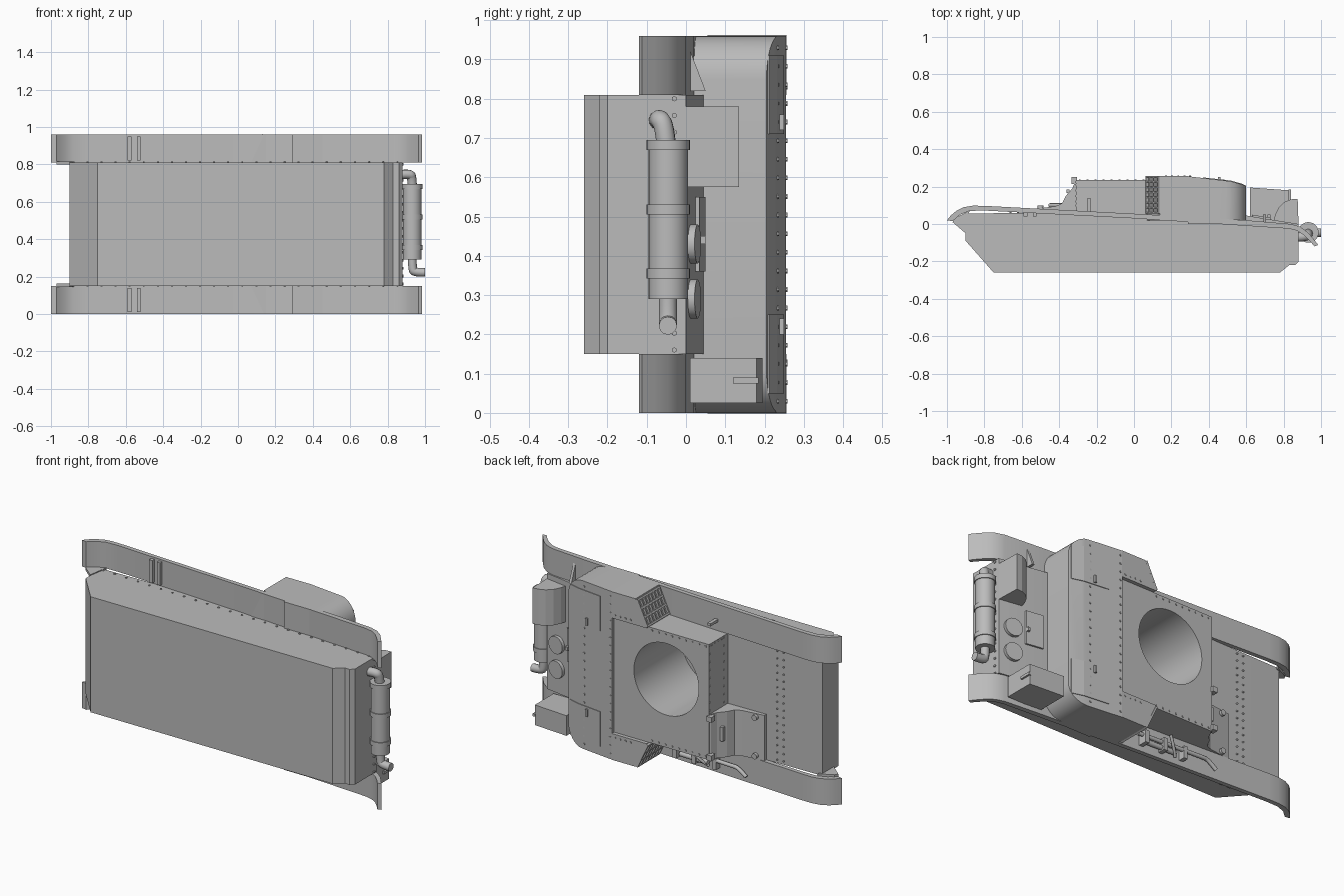
import bpy, bmesh, math
from mathutils import Vector

if "Cube" in bpy.data.objects:
    bpy.data.objects.remove(bpy.data.objects["Cube"])

GREY = (0.5, 0.5, 0.5, 1)
paint = bpy.data.materials.new("grey paint")
paint.use_nodes = True
paint.diffuse_color = GREY
paint.node_tree.nodes["Principled BSDF"].inputs["Base Color"].default_value = GREY

WIDTH = 0.96          # overall width, along z
IN, OUT = 0.15, 0.81  # hull sides


def finish(name, bm, smooth=False):
    bmesh.ops.recalc_face_normals(bm, faces=bm.faces)
    mesh = bpy.data.meshes.new(name)
    bm.to_mesh(mesh)
    bm.free()
    ob = bpy.data.objects.new(name, mesh)
    bpy.context.collection.objects.link(ob)
    mesh.materials.append(paint)
    if smooth:
        select(ob)
        bpy.ops.object.shade_smooth_by_angle(angle=math.radians(35))
    return ob


def select(ob):
    bpy.ops.object.select_all(action='DESELECT')
    ob.select_set(True)
    bpy.context.view_layer.objects.active = ob


def add_prism(bm, pts, axis, lo, hi):
    place = (lambda a, b, c: (a, b, c)) if axis == 'z' else (lambda a, b, c: (a, c, b))
    base = bm.faces.new([bm.verts.new(place(a, b, lo)) for a, b in pts])
    new = bmesh.ops.extrude_face_region(bm, geom=[base])["geom"]
    shift = Vector(place(0, 0, hi - lo))
    bmesh.ops.translate(bm, vec=shift, verts=[v for v in new if isinstance(v, bmesh.types.BMVert)])


def prism(name, pts, axis, lo, hi, smooth=False):
    bm = bmesh.new()
    add_prism(bm, pts, axis, lo, hi)
    return finish(name, bm, smooth)


def box(name, x, y, z):
    return prism(name, [(x[0], y[0]), (x[1], y[0]), (x[1], y[1]), (x[0], y[1])], 'z', *z)


def add_cyl(bm, p, q, r, n):
    p, q = Vector(p), Vector(q)
    d = q - p
    m = d.to_track_quat('Z', 'Y').to_matrix().to_4x4()
    m.translation = (p + q) / 2
    bmesh.ops.create_cone(bm, cap_ends=True, segments=n, radius1=r, radius2=r, depth=d.length, matrix=m)


def cyl(name, p, q, r, n=32):
    bm = bmesh.new()
    add_cyl(bm, p, q, r, n)
    return finish(name, bm, True)


def pipe(name, pts, r):
    cu = bpy.data.curves.new(name, 'CURVE')
    cu.dimensions = '3D'
    cu.bevel_depth, cu.bevel_resolution, cu.use_fill_caps = r, 4, True
    sp = cu.splines.new('NURBS')
    sp.points.add(len(pts) - 1)
    for pt, co in zip(sp.points, pts):
        pt.co = (*co, 1)
    sp.use_endpoint_u, sp.order_u = True, 3
    ob = bpy.data.objects.new(name, cu)
    bpy.context.collection.objects.link(ob)
    cu.materials.append(paint)
    select(ob)
    bpy.ops.object.convert(target='MESH')
    bpy.ops.object.shade_smooth_by_angle(angle=math.radians(40))


def rivets(name, spots, normal, r=0.006, h=0.004):
    bm = bmesh.new()
    for p in spots:
        p = Vector(p)
        add_cyl(bm, p - Vector(normal) * h, p + Vector(normal) * h, r, 6)
    finish(name, bm)


def line(p, q, n):
    p, q = Vector(p), Vector(q)
    return [p.lerp(q, i / (n - 1)) for i in range(n)]


# Lower hull and front fighting compartment
hull = prism("hull", [(-.9, .055), (-.9, -.09), (-.75, -.26), (.78, -.26), (.83, -.22), (.86, -.22),
                      (.88, -.2), (.88, 0), (.6, .045), (-.3, .065)], 'z', IN, OUT)
prism("nose_lip", [(-.9, -.05), (-.97, .01), (-.96, .03), (-.88, .07)], 'z', IN - .005, IN + .012)
prism("nose_lip_left", [(-.9, -.05), (-.97, .01), (-.96, .03), (-.88, .07)], 'z', OUT - .012, OUT + .005)
compartment = box("front_compartment", (-.31, .3), (.03, .235), (IN, OUT))

# Turret ring opening
cutter = cyl("ring_cutter", (-.04, -.2, .54), (-.04, .4, .54), .205, 48)
cutter.hide_render = True
for ob in (hull, compartment):
    mod = ob.modifiers.new("ring", 'BOOLEAN')
    mod.operation, mod.object, mod.solver = 'DIFFERENCE', cutter, 'EXACT'
    select(ob)
    bpy.ops.object.modifier_apply(modifier=mod.name)
    bpy.ops.object.shade_smooth_by_angle(angle=math.radians(35))
bpy.data.objects.remove(cutter)

# Wide rear superstructure with rounded corners and sloping roof
corner = [(.49 + .11 * math.sin(a), .85 + .11 * math.cos(a)) for a in [i * math.pi / 16 for i in range(9)]]
outline = [(.29, WIDTH)] + corner + [(x, WIDTH - z) for x, z in reversed(corner)] + [(.29, 0)]
bm = bmesh.new()
add_prism(bm, outline, 'y', .0, .3)
for p, q in (((.28, .256), (.52, .228)), ((.52, .228), (.6, .205))):
    n = Vector((p[1] - q[1], q[0] - p[0], 0))
    cut = bmesh.ops.bisect_plane(bm, geom=bm.verts[:] + bm.edges[:] + bm.faces[:],
                                 plane_co=(p[0], p[1], 0), plane_no=n, clear_outer=True)
    edges = [e for e in cut["geom_cut"] if isinstance(e, bmesh.types.BMEdge)]
    bmesh.ops.contextual_create(bm, geom=edges)
finish("rear_superstructure", bm, True)

# Mirrored side parts: sponsons, grilles, fenders, roof hatches
top = [(-1, .02), (-.98, .045), (-.95, .07), (-.91, .09), (-.86, .098), (-.8, .097), (0, .055),
       (.6, .02), (.84, .0), (.89, -.015), (.93, -.045), (.96, -.08), (.985, -.112)]
under = [(.965, -.12), (.94, -.09), (.91, -.06), (.87, -.035), (.83, -.025), (0, .03),
         (-.8, .072), (-.88, .07), (-.93, .05), (-.97, .015)]
d, n = Vector((.07, .15)).normalized(), Vector((-.15, .07)).normalized()
for side, flip in (("left", False), ("right", True)):
    def m(z, flip=flip):
        return WIDTH - z if flip else z

    def span(a, b):
        return sorted((m(a), m(b)))
    prism(side + "_sponson", [(x, m(z)) for x, z in ((.07, OUT), (.14, WIDTH), (.292, WIDTH), (.292, OUT))],
          'y', .02, .256)
    prism(side + "_fender", top + under, 'z', *span(OUT, WIDTH), smooth=True)
    for x in (-.58, -.53):
        box(side + "_fender_rib", (x - .01, x + .01), (.04, .064), span(OUT + .01, WIDTH - .01))

    bm = bmesh.new()

    def bar(t0, t1, y0, y1):
        o = Vector((.07, OUT))
        pts = [o + d * t0, o + d * t1, o + d * t1 + n * .012, o + d * t0 + n * .012]
        add_prism(bm, [(p.x, m(p.y)) for p in pts], 'y', y0, y1)
    for i in range(4):
        t = .004 + i * .049
        bar(t, t + .011, .055, .256)
    for i in range(8):
        y = .055 + i * .0276
        bar(.004, .162, y, y + .008)
    finish(side + "_grille", bm)

    hatch = [(.37, .249), (.52, .232), (.585, .213), (.585, .208), (.52, .225), (.37, .24)]
    prism(side + "_roof_hatch", hatch, 'z', *span(.71, .91))
    box(side + "_hatch_handle", (.45, .463), (.23, .25), span(.72, .76))
    rivets(side + "_roof_rivets", line((-.29, .235, m(OUT - .015)), (.05, .235, m(OUT - .015)), 9), (0, 1, 0))
    rivets(side + "_sponson_rivets", line((.17, .255, m(.83)), (.27, .255, m(.83)), 4), (0, 1, 0))
    rivets(side + "_hull_rivets", line((-.88, .04, m(OUT)), (.85, -.03, m(OUT)), 24), (0, 0, 1))

# Driver's plate with visor, offset to one side
prism("driver_plate", [(-.3, .235), (-.315, .225), (-.33, .19), (-.365, .15), (-.385, .11), (-.42, .095),
                       (-.55, .078), (-.55, .05), (-.3, .04)], 'z', IN, .41)
box("visor_slit", (-.362, -.345), (.165, .185), (.25, .33))
for z in (.17, .39):
    box("plate_hinge", (-.335, -.305), (.215, .25), (z - .015, z + .015))
    cyl("deck_bolt", (-.5, .07, z), (-.5, .1, z), .016, 12)
rivets("front_plate_rivets", line((-.31, .225, .43), (-.31, .225, .8), 9)
       + line((-.31, .1, .43), (-.31, .1, .8), 9)
       + line((-.31, .12, .8), (-.31, .21, .8), 4), (-1, 0, 0))
rivets("glacis_rivets", line((-.62, .062, .17), (-.62, .062, .79), 16)
       + line((-.66, .061, .17), (-.66, .061, .79), 16), (0, 1, 0), .005)
rivets("rear_roof_rivets", line((.3, .254, .03), (.3, .254, .93), 20)
       + line((.48, .233, .03), (.48, .233, .93), 20), (0, 1, 0))

# Engine deck fittings
for z in (.43, .29):
    cyl("deck_cap", (.8, .0, z), (.805, .03, z), .05, 20)
prism("engine_hatch", [(.63, .03), (.73, .02), (.73, .034), (.63, .05)], 'z', .36, .55)
box("hatch_latch", (.715, .73), (.02, .05), (.43, .45))
prism("rear_stowage_box", [(.62, .01), (.62, .195), (.83, .18), (.83, .01)], 'z', .025, .14)
box("box_clasp", (.825, .84), (.12, .185), (.075, .09))
prism("curved_stowage_box", [(.745, .01), (.755, .05), (.775, .09), (.805, .118), (.84, .132),
                             (.875, .135), (.88, -.01)], 'z', .575, .78)
bm = bmesh.new()
add_prism(bm, [(.0, .82), (.05, .82), (.0, .95)], 'y', .69, .705)
gusset = finish("fender_gusset", bm)
for v in gusset.data.vertices:
    v.co.x, v.co.y = v.co.y, v.co.x
gusset.data.flip_normals()

# Exhaust on the rear plate
cyl("muffler", (.932, -.045, .29), (.932, -.045, .69), .05)
for z in (.355, .518, .682):
    cyl("muffler_band", (.932, -.045, z - .013), (.932, -.045, z + .013), .055)
pipe("inlet_pipe", [(.932, -.05, .68), (.93, -.055, .73), (.92, -.068, .75), (.87, -.07, .745)], .025)
pipe("outlet_pipe", [(.932, -.046, .3), (.932, -.046, .24), (.945, -.046, .222), (1, -.046, .222)], .023)
rivets("rear_plate_rivets", line((.88, -.03, .16), (.88, -.03, .8), 16), (1, 0, 0), .007, .006)

# Tools and brackets on the fenders
box("aerial_bracket", (-.25, -.23), (.06, .135), (.86, .875))
pipe("tool_bar", [(-.45, .1, .04), (-.4, .1, .08), (-.36, .1, .08), (-.1, .085, .08), (.04, .08, .08)], .011)
cyl("jack_body", (-.2, .085, .05), (-.02, .078, .05), .014, 12)
for x in (-.25, -.12, .0):
    box("tool_clamp", (x - .012, x + .012), (.05, .105), (.03, .1))
pipe("jack_handle", [(-.2, .08, .03), (-.17, .11, .06), (-.13, .13, .11)], .008)
